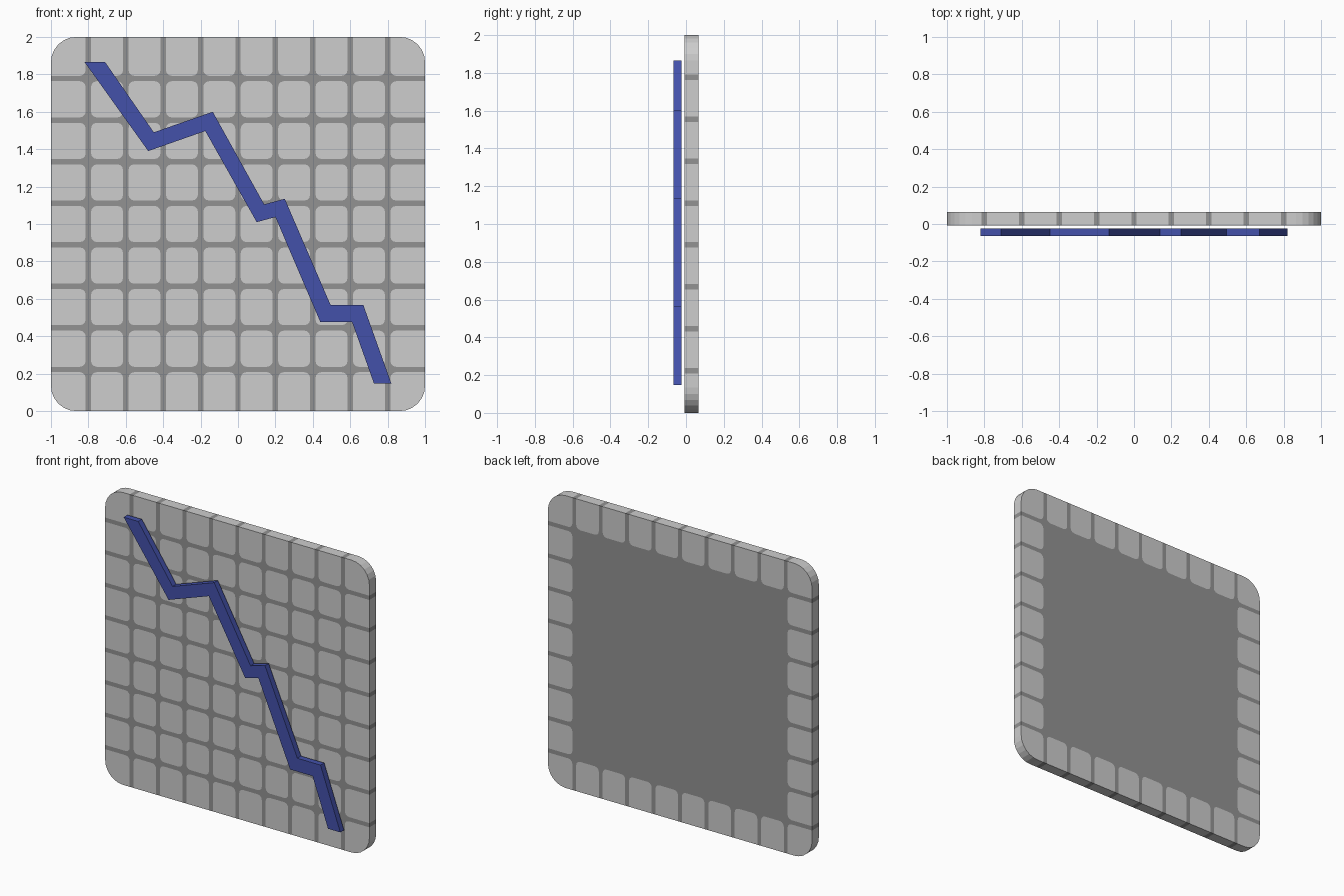
import bpy, bmesh, math

if "Cube" in bpy.data.objects:
    bpy.data.objects.remove(bpy.data.objects["Cube"])

def material(name, rgb):
    m = bpy.data.materials.new(name)
    m.diffuse_color = (*rgb, 1.0)
    m.use_nodes = True
    m.node_tree.nodes["Principled BSDF"].inputs["Base Color"].default_value = m.diffuse_color
    return m

light = material("light grey", (0.61, 0.61, 0.61))
dark = material("mid grey", (0.29, 0.29, 0.29))
blue = material("indigo", (0.056, 0.082, 0.40))

def finish(bm, name, mats):
    mesh = bpy.data.meshes.new(name)
    bm.to_mesh(mesh)
    bm.free()
    for m in mats:
        mesh.materials.append(m)
    ob = bpy.data.objects.new(name, mesh)
    bpy.context.collection.objects.link(ob)
    return ob

# Panel: a partition of flush tiles and grid lines on front, rim and back
FRONT, BACK = -0.008, 0.065
HALF = 0.0145                      # half width of a grid line
TILE_R, PANEL_R = 0.03, 0.135

def splits(lo, hi, count):
    step = (hi - lo) / count
    cuts = [lo]
    for i in range(1, count):
        cuts += [lo + i * step - HALF, lo + i * step + HALF]
    return cuts + [hi]

xs, zs = splits(-1, 1, 10), splits(0, 2, 9)

def on_rim(x, z):
    return (abs(abs(x) - 1) < 1e-6) + (abs(abs(z - 1) - 1) < 1e-6)

def corner_arc(x, z, sx, sz, r, n):
    """Arc replacing the corner (x, z); sx, sz point outwards. Counterclockwise."""
    pts = []
    start = {(1, 1): 0, (-1, 1): 90, (-1, -1): 180, (1, -1): 270}[(sx, sz)]
    for k in range(n + 1):
        a = math.radians(start + 90 * k / n)
        pts.append((x - sx * r + r * math.cos(a), z - sz * r + r * math.sin(a)))
    return pts

bm = bmesh.new()

def add(pts, y, mat):
    if y == BACK:
        pts = pts[::-1]
    f = bm.faces.new([bm.verts.new((x, y, z)) for x, z in pts])
    f.material_index = mat

def add_rim(pts, mat):
    for (x0, z0), (x1, z1) in zip(pts, pts[1:] + pts[:1]):
        mx, mz = (x0 + x1) / 2, (z0 + z1) / 2
        in_corner = min(abs(mx), abs(mz - 1)) > 1 - PANEL_R and \
            math.hypot(abs(mx) - 1 + PANEL_R, abs(mz - 1) - 1 + PANEL_R) > PANEL_R * 0.95
        if on_rim(mx, mz) or in_corner:
            f = bm.faces.new([bm.verts.new(c) for c in
                              ((x0, FRONT, z0), (x0, BACK, z0), (x1, BACK, z1), (x1, FRONT, z1))])
            f.material_index = mat

for i in range(len(xs) - 1):
    for j in range(len(zs) - 1):
        x0, x1, z0, z1 = xs[i], xs[i + 1], zs[j], zs[j + 1]
        rect = [(x0, z0), (x1, z0), (x1, z1), (x0, z1)]
        border = i in (0, len(xs) - 2) or j in (0, len(zs) - 2)
        if i % 2 or j % 2:
            add(rect, FRONT, 1)
            add(rect, BACK, 1)
            add_rim(rect, 1)
            continue
        # Rounded tile, with small dark fillers in its inner corners
        tile, fillers = [], []
        for (x, z), (sx, sz) in zip(rect, ((-1, -1), (1, -1), (1, 1), (-1, 1))):
            rim = on_rim(x, z)
            if rim == 2:
                tile += corner_arc(x, z, sx, sz, PANEL_R, 6)
            elif rim == 1:
                tile.append((x, z))
            else:
                arc = corner_arc(x, z, sx, sz, TILE_R, 3)
                tile += arc
                fillers.append([(x, z)] + arc[::-1])
        add(tile, FRONT, 0)
        for f in fillers:
            add(f, FRONT, 1)
        if border:
            add(tile, BACK, 0)
            for f in fillers:
                add(f, BACK, 1)
            add_rim(tile, 0)
        else:
            add(rect, BACK, 1)

bmesh.ops.remove_doubles(bm, verts=bm.verts[:], dist=1e-5)
finish(bm, "tiled_panel", [light, dark])

# Falling zigzag trend line floating in front of the panel
upper = [(-0.71, 1.865), (-0.45, 1.49), (-0.135, 1.60), (0.14, 1.105),
         (0.25, 1.135), (0.495, 0.567), (0.67, 0.567), (0.82, 0.147)]
lower = [(-0.82, 1.865), (-0.48, 1.39), (-0.175, 1.497), (0.10, 1.01),
         (0.20, 1.037), (0.44, 0.476), (0.61, 0.476), (0.727, 0.147)]
bm = bmesh.new()
rings = []
for (ux, uz), (lx, lz) in zip(upper, lower):
    rings.append([bm.verts.new(c) for c in ((ux, -0.065, uz), (ux, -0.025, uz),
                                            (lx, -0.025, lz), (lx, -0.065, lz))])
for a, b in zip(rings, rings[1:]):
    for k in range(4):
        n = (k + 1) % 4
        bm.faces.new((a[k], a[n], b[n], b[k]))
bm.faces.new(rings[0])
bm.faces.new(rings[-1])
bmesh.ops.recalc_face_normals(bm, faces=bm.faces[:])
finish(bm, "zigzag_line", [blue])
